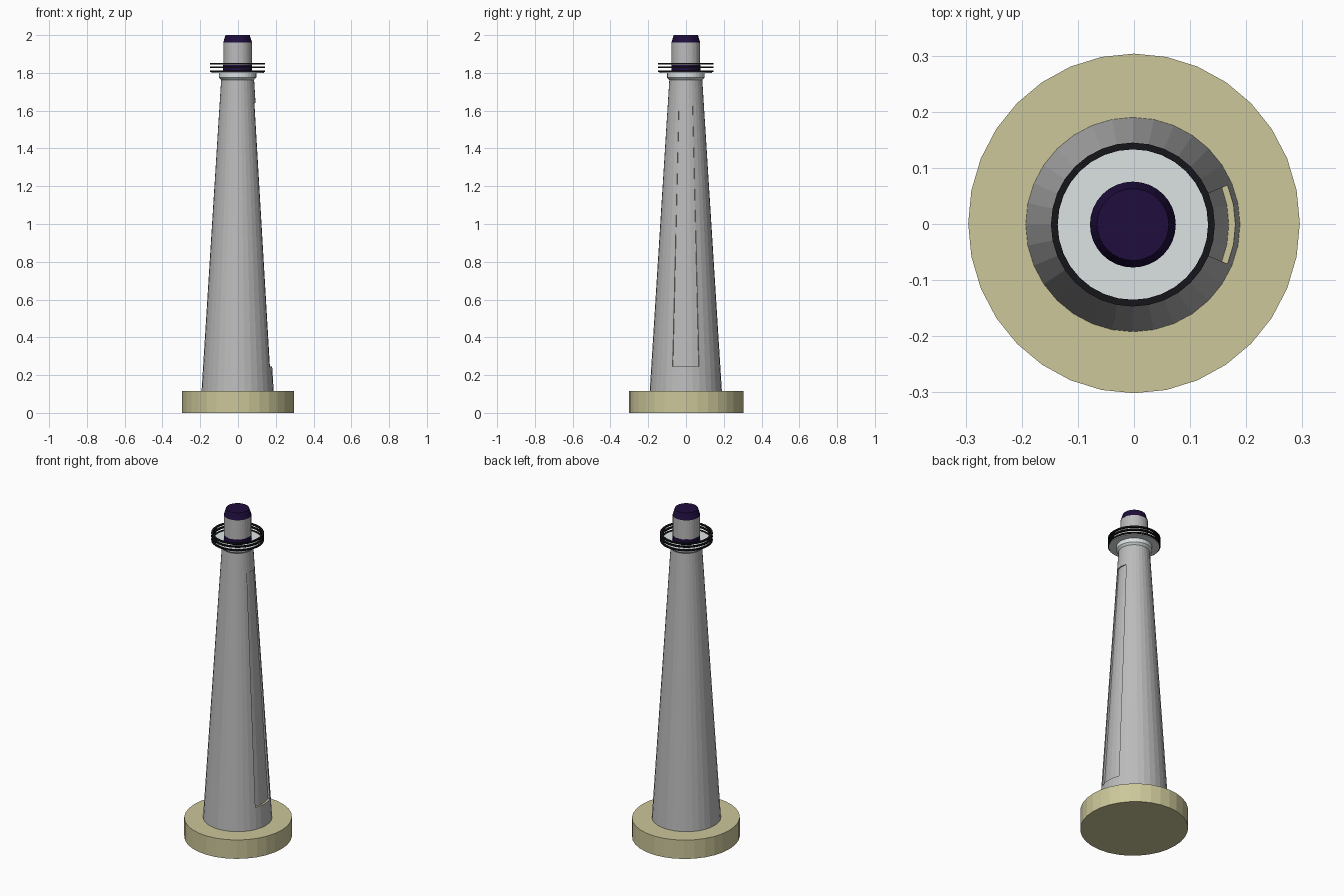
import bpy, bmesh
from math import cos, sin, tau

if "Cube" in bpy.data.objects:
    bpy.data.objects.remove(bpy.data.objects["Cube"])

SIDES = 32
CX, CY = -0.002, -0.001


def material(name, rgb):
    m = bpy.data.materials.new(name)
    m.diffuse_color = (*rgb, 1)
    m.use_nodes = True
    m.node_tree.nodes["Principled BSDF"].inputs["Base Color"].default_value = m.diffuse_color
    return m


sand = material("sand", (0.60, 0.57, 0.32))
pale = material("pale_paint", (0.72, 0.77, 0.77))
black = material("black_iron", (0.008, 0.008, 0.011))
purple = material("dark_purple", (0.013, 0.004, 0.045))


def finish(name, bm, mats=()):
    mesh = bpy.data.meshes.new(name)
    bm.to_mesh(mesh)
    bm.free()
    for m in mats:
        mesh.materials.append(m)
    obj = bpy.data.objects.new(name, mesh)
    bpy.context.collection.objects.link(obj)
    obj.location = (CX, CY, 0)
    return obj


def ring(bm, r, z):
    return [bm.verts.new((r * cos(tau * i / SIDES), r * sin(tau * i / SIDES), z))
            for i in range(SIDES)]


def lathe(name, profile, mat=None, closed=False):
    """Spin (radius, z) points; cap the ends, or join them for a hoop."""
    bm = bmesh.new()
    rings = [ring(bm, r, z) for r, z in profile]
    pairs = list(zip(rings, rings[1:]))
    if closed:
        pairs.append((rings[-1], rings[0]))
    else:
        bm.faces.new(rings[0])
        bm.faces.new(rings[-1])
    for a, b in pairs:
        for i in range(SIDES):
            j = (i + 1) % SIDES
            bm.faces.new((a[i], a[j], b[j], b[i]))
    bmesh.ops.recalc_face_normals(bm, faces=bm.faces)
    return finish(name, bm, [mat] if mat else [])


# Foundation, slightly wider front to back
base = lathe("foundation", [(0.2955, 0), (0.2955, 0.115)], sand)
base.scale.y = 1.024
base.location = (0, 0.001, 0)

# Tapered tower with a tall recessed panel on the +x side
Z0, Z1, R0, R1 = 0.115, 1.768, 0.191, 0.087


def tower_radius(z):
    return R0 + (R1 - R0) * (z - Z0) / (Z1 - Z0)


bm = bmesh.new()
levels = (Z0, 0.245, 1.64, Z1)
rows = [ring(bm, tower_radius(z), z) for z in levels]
recess = [-2, -1, 0, 1]
for k in range(3):
    lo, hi = rows[k], rows[k + 1]
    for i in range(-2, SIDES - 2):
        if k == 1 and i in recess:
            continue
        j = (i + 1) % SIDES
        bm.faces.new((lo[i], lo[j], hi[j], hi[i]))


def inner(row):
    return {i: bm.verts.new((row[i].co.x * 0.935, row[i].co.y * 0.97, row[i].co.z))
            for i in range(-2, 3)}


lo, hi = rows[1], rows[2]
ilo, ihi = inner(lo), inner(hi)
for i in recess:
    bm.faces.new((ilo[i], ilo[i + 1], ihi[i + 1], ihi[i]))            # back
    bm.faces.new((ilo[i], lo[i], lo[i + 1], ilo[i + 1])).material_index = 1  # sill
    bm.faces.new((hi[i], ihi[i], ihi[i + 1], hi[i + 1]))              # head
bm.faces.new((lo[-2], ilo[-2], ihi[-2], hi[-2]))                      # cheeks
bm.faces.new((ilo[2], lo[2], hi[2], ihi[2]))
bmesh.ops.recalc_face_normals(bm, faces=bm.faces)
grey = material("grey", (0.5, 0.5, 0.5))
finish("tower", bm, [grey, sand])

# Collar and gallery floor
lathe("gallery", [(0.087, 1.763), (0.099, 1.775), (0.099, 1.800),
                  (0.139, 1.800), (0.139, 1.809)], pale)

# Three railing hoops
for n, z in enumerate((1.808, 1.829, 1.848)):
    lathe(f"rail_hoop_{n + 1}", [(0.134, z - 0.004), (0.146, z - 0.004),
                                 (0.146, z + 0.004), (0.134, z + 0.004)],
          black, closed=True)

# Lantern room: plinth, drum and roof
lathe("lantern_plinth", [(0.0765, 1.809), (0.0765, 1.842)], purple)
lathe("lantern_drum", [(0.0755, 1.842), (0.0755, 1.96)], grey)
lathe("lantern_roof", [(0.0765, 1.96), (0.064, 2.0)], purple)
